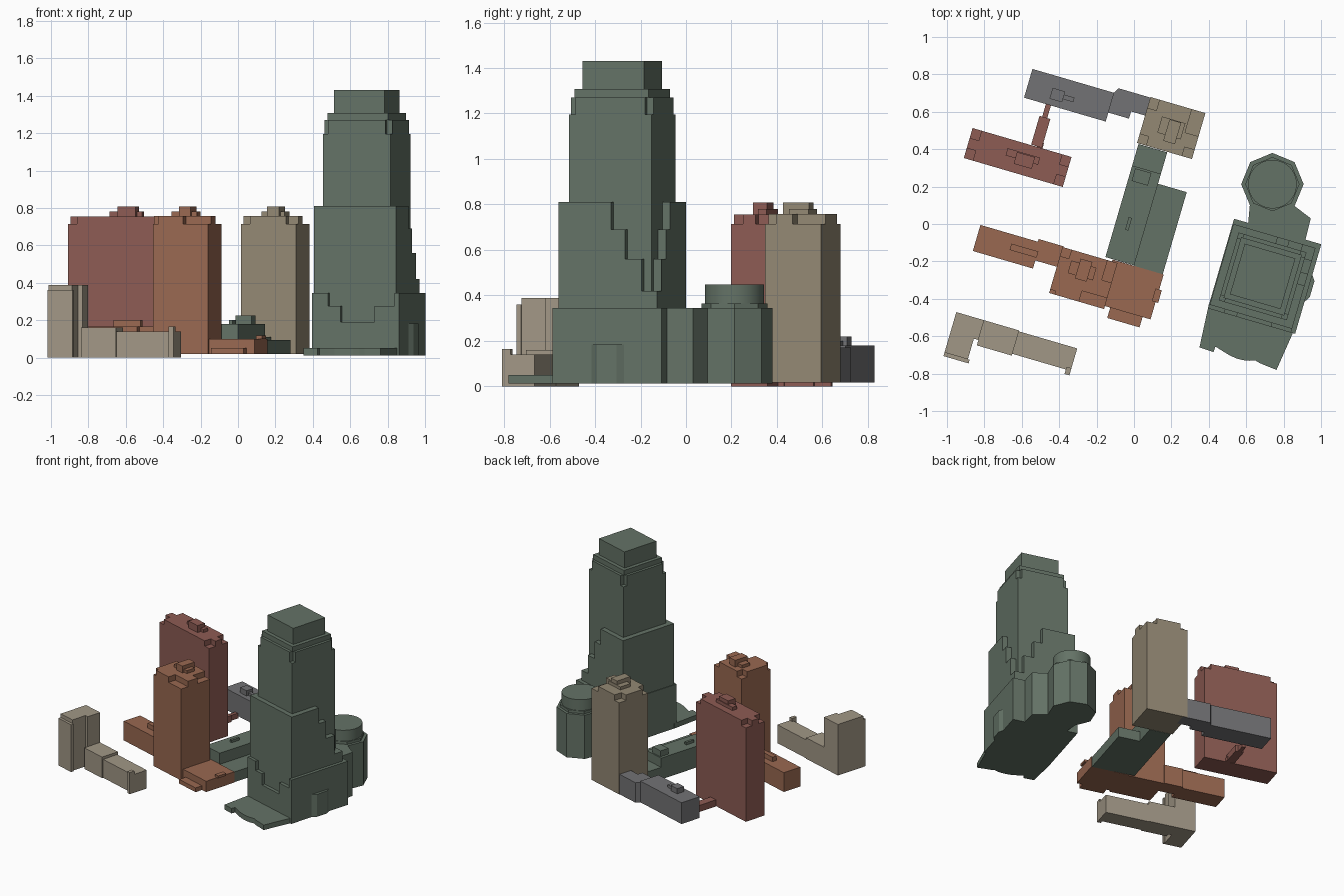
import bpy, bmesh, math

if "Cube" in bpy.data.objects:
    bpy.data.objects.remove(bpy.data.objects["Cube"])

ANG = math.radians(16.3)          # the street grid is turned clockwise
C, S = math.cos(ANG), math.sin(ANG)


def material(name, rgb):
    m = bpy.data.materials.new(name)
    m.diffuse_color = (*[(c / 255) ** 2.2 for c in rgb], 1)
    m.use_nodes = True
    m.node_tree.nodes["Principled BSDF"].inputs["Base Color"].default_value = m.diffuse_color
    return m


GREEN = material("green_stone", (100, 114, 102))
RED = material("red_brick", (140, 92, 84))
ORANGE = material("orange_brick", (152, 104, 82))
BEIGE = material("beige_stone", (146, 135, 115))
SAND = material("sand_stone", (160, 150, 133))
GREY = material("grey_stone", (114, 114, 116))


def prism(name, pts, z0, z1, mat):
    """Upright prism over a plan given in world x, y."""
    bm = bmesh.new()
    face = bm.faces.new([bm.verts.new((x, y, z0)) for x, y in pts])
    ext = bmesh.ops.extrude_face_region(bm, geom=[face])["geom"]
    for v in ext:
        if isinstance(v, bmesh.types.BMVert):
            v.co.z = z1
    bmesh.ops.recalc_face_normals(bm, faces=bm.faces)
    me = bpy.data.meshes.new(name)
    bm.to_mesh(me)
    bm.free()
    me.materials.append(mat)
    ob = bpy.data.objects.new(name, me)
    bpy.context.collection.objects.link(ob)
    return ob


def local(o, u, v):
    """Grid point: u runs east, v runs south from the north-west corner o."""
    return (o[0] + u * C - v * S, o[1] - u * S - v * C)


def plan(name, o, pts, z0, z1, mat):
    return prism(name, [local(o, u, v) for u, v in pts], z0, z1, mat)


def box(name, o, w, d, z0, z1, mat):
    return plan(name, o, [(0, 0), (w, 0), (w, d), (0, d)], z0, z1, mat)


def square(name, c, s, z0, z1, mat):
    return box(name, local(c, -s / 2, -s / 2), s, s, z0, z1, mat)


def notched(name, o, w, d, n, z0, z1, mat):
    """Block with its corners cut out; n lists NW, NE, SE, SW cut sizes."""
    (a, b), (c, e), (f, g), (h, i) = n
    plan(name, o, [(a, 0), (w - c, 0), (w - c, e), (w, e), (w, d - g), (w - f, d - g),
                   (w - f, d), (h, d), (h, d - i), (0, d - i), (0, b), (a, b)], z0, z1, mat)


def cylinder(name, c, r, n, z0, z1, mat, smooth=False):
    ob = prism(name, [(c[0] + r * math.cos(2 * math.pi * k / n), c[1] + r * math.sin(2 * math.pi * k / n))
                      for k in range(n)], z0, z1, mat)
    if smooth:
        bpy.ops.object.select_all(action='DESELECT')
        ob.select_set(True)
        bpy.context.view_layer.objects.active = ob
        bpy.ops.object.shade_smooth_by_angle(angle=math.radians(30))


# Red slab with notched roof and roof plant
o = (-0.863, 0.513)
box("red_slab", o, 0.551, 0.167, 0.0, 0.715, RED)
notched("red_slab_cap", o, 0.551, 0.167, [(0.05, 0.055)] * 4, 0.715, 0.755, RED)
box("red_roof_plant_low", (-0.675, 0.405), 0.18, 0.04, 0.755, 0.78, RED)
box("red_roof_plant_high", (-0.625, 0.385), 0.10, 0.065, 0.755, 0.808, RED)

# Low red link between slab and grey hall
box("link_narrow", (-0.47, 0.645), 0.028, 0.10, 0.0, 0.04, RED)
box("link_wide", (-0.505, 0.578), 0.06, 0.16, 0.0, 0.05, RED)
box("link_south", (-0.51, 0.44), 0.03, 0.09, 0.0, 0.03, RED)

# Grey low hall
o = (-0.543, 0.829)
box("grey_hall", o, 0.455, 0.16, 0.018, 0.18, GREY)
plan("grey_hall_east", o, [(0.455, 0), (0.47, -0.03), (0.68, -0.03), (0.68, 0.07), (0.57, 0.07),
                           (0.57, 0.11), (0.455, 0.11)], 0.018, 0.17, GREY)
box("grey_roof_plant", (-0.435, 0.728), 0.07, 0.06, 0.18, 0.22, GREY)
box("grey_roof_duct", (-0.385, 0.695), 0.07, 0.025, 0.18, 0.20, GREY)

# Beige tower
o = (0.088, 0.679)
W, D = 0.306, 0.256
box("beige_tower", o, W, D, 0.018, 0.715, BEIGE)
notched("beige_tower_cap", o, W, D, [(0.05, 0.06), (0.075, 0.13), (0.055, 0.05), (0.05, 0.05)],
        0.715, 0.757, BEIGE)
box("beige_roof_plant_low", (0.15, 0.575), 0.13, 0.09, 0.757, 0.78, BEIGE)
box("beige_roof_plant_high", (0.19, 0.56), 0.065, 0.12, 0.757, 0.808, BEIGE)

# Orange tower with its wings
o = (-0.382, -0.123)
box("orange_tower", o, W, D, 0.018, 0.715, ORANGE)
notched("orange_tower_cap", o, W, D, [(0.05, 0.05), (0.055, 0.11), (0.14, 0.06), (0.03, 0.02)],
        0.715, 0.757, ORANGE)
box("orange_roof_plant_low", (-0.335, -0.195), 0.14, 0.07, 0.757, 0.78, ORANGE)
box("orange_roof_plant_high", (-0.285, -0.185), 0.065, 0.11, 0.757, 0.808, ORANGE)
o = (-0.821, -0.005)
plan("orange_west_wing", o, [(0, 0), (0.32, 0), (0.32, -0.015), (0.46, -0.015), (0.46, 0.10),
                             (0.335, 0.10), (0.335, 0.145), (0, 0.145)], 0.018, 0.165, ORANGE)
box("orange_wing_plant", (-0.655, -0.105), 0.15, 0.035, 0.165, 0.20, ORANGE)
o = (-0.115, -0.19)
box("orange_podium", o, 0.285, 0.25, 0.018, 0.10, ORANGE)
box("orange_podium_plant", (0.115, -0.345), 0.035, 0.07, 0.10, 0.118, ORANGE)
box("orange_porch", (-0.125, -0.44), 0.18, 0.065, 0.018, 0.05, ORANGE)

# Low green hall joining beige and orange towers
o = (0.024, 0.428)
box("green_hall_north", o, 0.16, 0.12, 0.018, 0.11, GREEN)
box("green_hall", local(o, 0, 0.12), 0.16, 0.51, 0.018, 0.18, GREEN)
box("green_hall_east", local(o, 0.16, 0.175), 0.16, 0.46, 0.018, 0.095, GREEN)
box("green_hall_plant", local(o, 0.02, 0.13), 0.09, 0.07, 0.18, 0.225, GREEN)
box("green_hall_duct", local(o, 0.06, 0.39), 0.018, 0.07, 0.18, 0.20, GREEN)

# Sand-coloured row at the front left
o = (-0.95, -0.471)
box("sand_tower", o, 0.155, 0.11, 0.0, 0.388, SAND)
box("sand_tower_south_high", local(o, 0, 0.11), 0.13, 0.115, 0.0, 0.388, SAND)
box("sand_tower_south_low", local(o, 0, 0.225), 0.14, 0.02, 0.0, 0.36, SAND)
box("sand_row_west", local(o, 0.155, 0), 0.195, 0.14, 0.0, 0.16, SAND)
box("sand_row_east", local(o, 0.35, 0.005), 0.325, 0.125, 0.0, 0.14, SAND)
box("sand_row_end", local(o, 0.648, 0.115), 0.027, 0.04, 0.0, 0.165, SAND)

# Great tower: base with a stepped front layer
Z = 0.012
o = (0.535, 0.028)
W, D, T = 0.486, 0.499, 0.025
box("tower_base", o, W, D - T, Z, 0.345, GREEN)
steps = [(0, 0.345), (0.09, 0.275), (0.16, 0.19), (0.35, 0.275), (0.46, 0.345), (W, 0)]
for k in range(5):
    (u0, h), (u1, _) = steps[k:k + 2]
    box(f"tower_front_step_{k + 1}", local(o, u0, D - T), u1 - u0, T, Z, h, GREEN)
plan("tower_east_bay", o, [(W, 0.17), (W + 0.02, 0.20), (W + 0.02, 0.29), (W, 0.32)], Z, 0.183, GREEN)

# Terraced middle: the north-east corner steps back with height
c = (0.688, -0.28)
w, d = 0.458, 0.45
m = local(c, -w / 2, -d / 2)
box("tower_terrace_1", m, w, d, 0.345, 0.42, GREEN)
for k, (cut, z0, z1) in enumerate([(0.07, 0.42, 0.56), (0.145, 0.56, 0.69), (0.21, 0.69, 0.81)]):
    plan(f"tower_terrace_{k + 2}", m, [(0, 0), (w - cut, 0), (w - cut, cut), (w, cut), (w, d), (0, d)],
         z0, z1, GREEN)

# Shaft and crown
square("tower_shaft", c, 0.378, 0.42, 1.195, GREEN)
q = local(c, -0.189, -0.189)
notched("tower_shaft_top", q, 0.378, 0.378, [(0.03, 0.03)] * 4, 1.195, 1.27, GREEN)
square("tower_collar", c, 0.338, 1.27, 1.307, GREEN)
square("tower_crown", c, 0.282, 1.307, 1.43, GREEN)

# Octagonal pavilion with drum, and the neck joining it to the tower
p = (0.74, 0.213)
cylinder("pavilion", p, 0.167, 8, Z, 0.345, GREEN)
cylinder("pavilion_collar", p, 0.145, 8, 0.345, 0.365, GREEN)
cylinder("pavilion_drum", p, 0.13, 40, 0.345, 0.447, GREEN, True)
prism("pavilion_neck", [(0.62, 0.11), (0.86, 0.095), (0.945, 0.03), (0.915, -0.09), (0.61, 0.0)],
      Z, 0.345, GREEN)

# Entrance podium with curved front edge
edge = [(0.35, -0.66), (0.425, -0.685), (0.435, -0.655)]
edge += [(0.45 + 0.22 * t, -0.66 - 0.065 * t - 0.12 * t * (1 - t)) for t in (0.15, 0.3, 0.45, 0.6, 0.75, 0.9)]
edge += [(0.675, -0.745), (0.762, -0.78), (0.855, -0.57), (0.40, -0.43)]
prism("entrance_podium", edge, Z, 0.05, GREEN)
